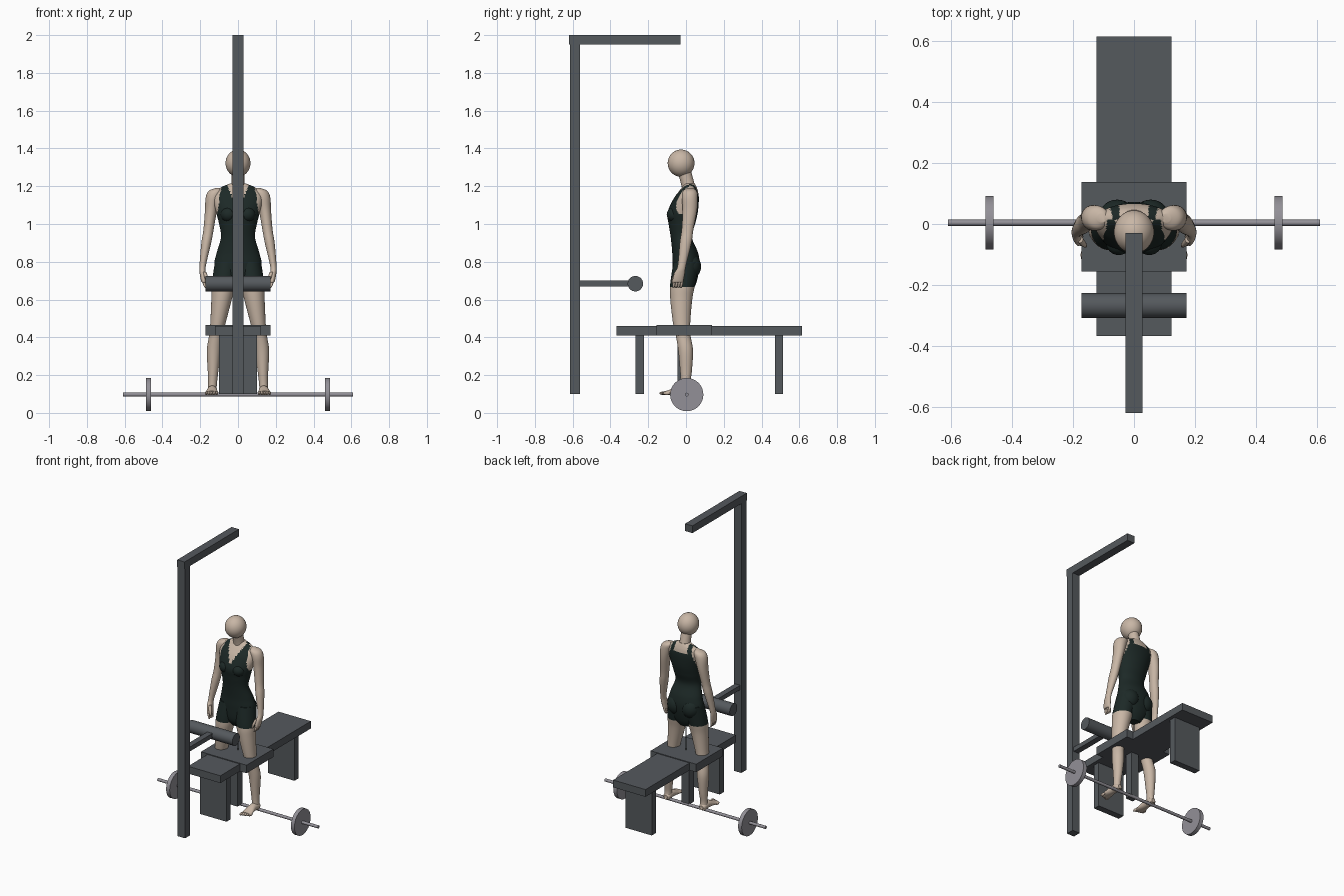
import bpy
import bmesh
import math
from mathutils import Vector, Matrix

default_cube = bpy.data.objects.get("Cube")
if default_cube:
    bpy.data.objects.remove(default_cube, do_unlink=True)


def make_material(name, colour):
    material = bpy.data.materials.new(name)
    material.use_nodes = True
    material.diffuse_color = (*colour, 1)
    shader = material.node_tree.nodes["Principled BSDF"]
    shader.inputs["Base Color"].default_value = (*colour, 1)
    shader.inputs["Roughness"].default_value = 0.6
    return material


frame_grey = make_material("frame grey", (0.09, 0.1, 0.11))
steel = make_material("pale steel", (0.29, 0.28, 0.31))
skin = make_material("skin", (0.58, 0.47, 0.38))
fabric = make_material("dark green fabric", (0.012, 0.022, 0.02))


def finish(name, bm, materials, smooth=True):
    """Turn a bmesh into a named object with its materials."""
    bmesh.ops.recalc_face_normals(bm, faces=bm.faces)
    mesh = bpy.data.meshes.new(name)
    bm.to_mesh(mesh)
    bm.free()
    for material in materials:
        mesh.materials.append(material)
    obj = bpy.data.objects.new(name, mesh)
    bpy.context.collection.objects.link(obj)
    if smooth:
        bpy.ops.object.select_all(action='DESELECT')
        obj.select_set(True)
        bpy.context.view_layer.objects.active = obj
        bpy.ops.object.shade_smooth_by_angle(angle=math.radians(40))
    return obj


def box(name, xs, ys, zs):
    """Box given by its lower and upper limit on each axis."""
    bm = bmesh.new()
    bmesh.ops.create_cube(bm, size=1)
    for v in bm.verts:
        v.co = Vector([(lo + hi) / 2 + c * (hi - lo)
                       for c, (lo, hi) in zip(v.co, (xs, ys, zs))])
    finish(name, bm, [frame_grey], smooth=False)


def rod(name, centre, radius, length, material, axis='X'):
    """Cylinder lying along x or standing along z."""
    bm = bmesh.new()
    bmesh.ops.create_cone(bm, cap_ends=True, segments=32, radius1=radius,
                          radius2=radius, depth=length)
    turn = Matrix.Rotation(math.pi / 2, 4, 'Y') if axis == 'X' else Matrix()
    bm.transform(Matrix.Translation(centre) @ turn)
    finish(name, bm, [material])


def ellipsoid(name, centre, radii, material):
    bm = bmesh.new()
    bmesh.ops.create_uvsphere(bm, u_segments=32, v_segments=20, radius=1)
    bm.transform(Matrix.Translation(centre) @ Matrix.Diagonal((*radii, 1)))
    finish(name, bm, [material])


def spline(points, steps):
    """Smooth curve through rows of any length."""
    rows = []
    for i in range(len(points) - 1):
        a, b, c, d = (points[min(max(i + k, 0), len(points) - 1)] for k in (-1, 0, 1, 2))
        for s in range(steps):
            t = s / steps
            rows.append([q + t / 2 * (r - p + t * (2 * p - 5 * q + 4 * r - w
                         + t * (3 * (q - r) + w - p)))
                         for p, q, r, w in zip(a, b, c, d)])
    return rows + [points[-1]]


def loft(name, points, side=1, along='z', rule=None, material=skin, sides=40, steps=7):
    """Skin ellipses; a row is position, centre a, centre b, radius a, radius b."""
    bm = bmesh.new()
    rings = []
    for t, a, b, ra, rb in spline(points, steps):
        ring = []
        for k in range(sides):
            angle = math.tau * k / sides
            u, w = side * (a + ra * math.cos(angle)), b + rb * math.sin(angle)
            ring.append(bm.verts.new((u, w, t) if along == 'z' else (u, t, w)))
        rings.append(ring)
    for low, high in zip(rings, rings[1:]):
        for k in range(sides):
            n = (k + 1) % sides
            bm.faces.new((low[k], low[n], high[n], high[k]))
    bm.faces.new(rings[0])
    bm.faces.new(rings[-1])
    if rule:
        for face in bm.faces:
            face.material_index = int(rule(face.calc_center_median()))
    return finish(name, bm, [material, fabric] if rule else [material])


# Frame: post, overhead beam, roller arm
HALF = 0.028
box("upright_post", (-HALF, HALF), (-0.615, -0.56), (0.1, 1.95))
box("overhead_beam", (-HALF, HALF), (-0.62, -0.03), (1.95, 2))
box("roller_arm", (-0.02, 0.02), (-0.56, -0.27), (0.67, 0.7))
rod("padded_roller", (0, -0.268, 0.684), 0.041, 0.346, frame_grey)

# Bench: three pads, two slab legs, centre post
for name, half, ys, top in (("front_pad", 0.123, (-0.367, -0.155), 0.46),
                            ("middle_pad", 0.173, (-0.155, 0.137), 0.465),
                            ("rear_pad", 0.123, (0.137, 0.615), 0.46)):
    box(name, (-half, half), ys, (0.41, top))
for name, y in (("front_bench_leg", -0.245), ("rear_bench_leg", 0.492)):
    box(name, (-0.1, 0.1), (y - 0.022, y + 0.022), (0.1, 0.41))
box("centre_post", (-HALF, HALF), (-0.045, 0.01), (0.1, 0.41))
rod("centre_pin", (0, 0, 0.54), 0.004, 0.16, frame_grey, axis='Z')

# Barbell
rod("barbell_bar", (0, 0.004, 0.097), 0.01, 1.22, steel)
for label, side in (("left", 1), ("right", -1)):
    rod(label + "_weight_plate", (side * 0.474, 0.004, 0.097), 0.088, 0.027, steel)


# Torso with straps, armholes and necklines
def covered(p):
    x, front = abs(p.x), p.y < 0.015
    if p.z > 1.05 and x > 0.11 - (p.z - 1.05) * (0.15 if front else 0.25):
        return False
    if front:
        return x > (p.z - 1.085) * 0.5
    return p.z < 1.16 or x > 0.048


loft("torso", [(0.64, 0, 0, 0.04, 0.03), (0.69, 0, -0.005, 0.1, 0.06),
               (0.78, 0, 0, 0.125, 0.072), (0.85, 0, -0.005, 0.112, 0.068),
               (0.93, 0, -0.025, 0.09, 0.056), (1, 0, -0.022, 0.1, 0.07),
               (1.06, 0, -0.018, 0.115, 0.08), (1.13, 0, 0, 0.13, 0.068),
               (1.17, 0, 0.012, 0.12, 0.052), (1.195, 0, 0.018, 0.088, 0.038),
               (1.215, 0, 0.018, 0.04, 0.028)], rule=covered, sides=72, steps=9)
loft("neck", [(1.16, 0, 0.022, 0.045, 0.04), (1.21, 0, 0.01, 0.035, 0.036),
              (1.29, 0, -0.012, 0.034, 0.036)])
ellipsoid("head", (0, -0.026, 1.322), (0.066, 0.071, 0.072), skin)

# Limbs, mirrored to both sides
for label, side in (("left", 1), ("right", -1)):
    ellipsoid(label + "_bust", (side * 0.05, -0.06, 1.05), (0.042, 0.042, 0.04), fabric)
    ellipsoid(label + "_seat", (side * 0.055, 0.022, 0.775), (0.06, 0.058, 0.065), fabric)
    loft(label + "_leg", [(0.1, 0.137, 0, 0.024, 0.03), (0.15, 0.135, -0.002, 0.023, 0.024),
                          (0.22, 0.132, 0, 0.028, 0.031), (0.33, 0.128, -0.002, 0.037, 0.039),
                          (0.41, 0.117, -0.015, 0.036, 0.039), (0.47, 0.107, -0.023, 0.04, 0.045),
                          (0.6, 0.087, -0.025, 0.054, 0.058), (0.68, 0.076, -0.018, 0.063, 0.066),
                          (0.8, 0.06, 0.002, 0.062, 0.068)],
         side, rule=lambda p: p.z > 0.67)
    loft(label + "_foot", [(0.027, 0.136, 0.115, 0.014, 0.012), (0.01, 0.136, 0.118, 0.025, 0.023),
                           (-0.04, 0.137, 0.119, 0.026, 0.024), (-0.09, 0.139, 0.108, 0.033, 0.013),
                           (-0.115, 0.14, 0.105, 0.034, 0.01)], side, along='y')
    for i in range(5):
        ellipsoid(f"{label}_toe_{i}", (side * (0.113 + 0.0135 * i), -0.122 + 0.005 * i, 0.104),
                  (0.008, 0.019, 0.009), skin)
    loft(label + "_arm", [(1.19, 0.105, 0.02, 0.015, 0.015), (1.175, 0.118, 0.02, 0.037, 0.036),
                          (1.14, 0.131, 0.02, 0.04, 0.042), (1.07, 0.143, 0.02, 0.032, 0.038),
                          (0.97, 0.156, 0.008, 0.027, 0.031), (0.9, 0.168, -0.002, 0.026, 0.031),
                          (0.78, 0.187, -0.022, 0.017, 0.022), (0.74, 0.187, -0.034, 0.016, 0.028),
                          (0.7, 0.182, -0.043, 0.014, 0.029), (0.69, 0.18, -0.044, 0.01, 0.026)],
         side)
    for i in range(4):
        y = -0.064 + 0.0135 * i
        loft(f"{label}_finger_{i}", [(0.71, 0.183, y + 0.003, 0.008, 0.008),
                                     (0.68, 0.178, y, 0.007, 0.007),
                                     (0.66, 0.17, y - 0.004, 0.004, 0.005)], side, sides=12, steps=4)
    loft(label + "_thumb", [(0.745, 0.178, -0.05, 0.011, 0.012), (0.71, 0.165, -0.066, 0.009, 0.009),
                            (0.685, 0.159, -0.072, 0.005, 0.005)], side, sides=12, steps=4)
